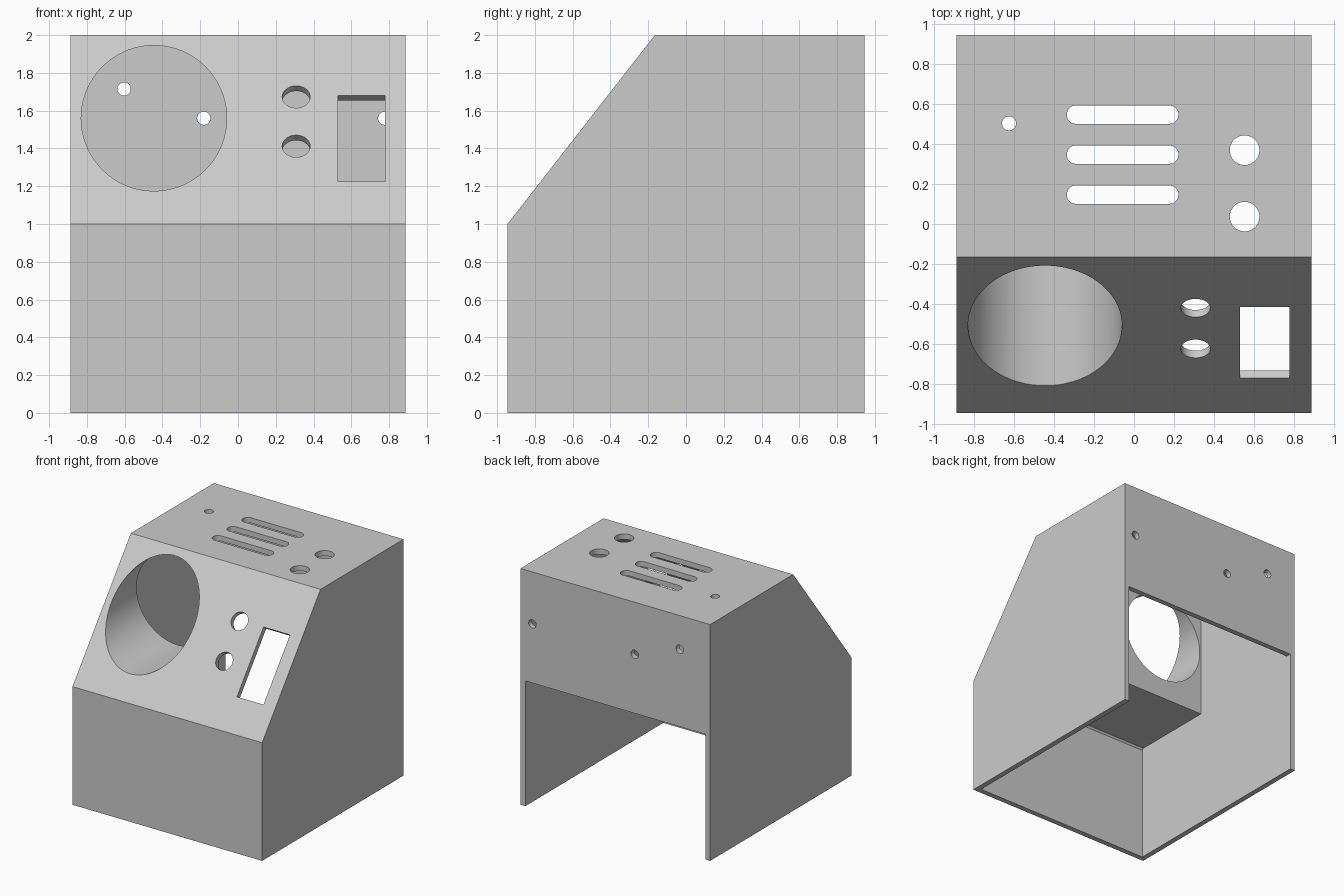
import bpy, bmesh, math
from mathutils import Matrix, Vector

cube = bpy.data.objects.get("Cube")
if cube:
    bpy.data.objects.remove(cube, do_unlink=True)

# Main dimensions
W, D, H = 0.888, 0.945, 2.0          # half width, half depth, height
WALL = 0.045
SLOPE_Y, SLOPE_Z = -0.165, 1.0       # top and bottom of the sloped panel
RUN = (SLOPE_Y + D) / (H - SLOPE_Z)
TILT = math.atan2(1, RUN)

grey = bpy.data.materials.new("plain grey")
grey.use_nodes = True
COLOUR = (0.6, 0.6, 0.6, 1)
grey.diffuse_color = COLOUR
grey.node_tree.nodes["Principled BSDF"].inputs["Base Color"].default_value = COLOUR


def finish(bm, name):
    bmesh.ops.recalc_face_normals(bm, faces=bm.faces)
    mesh = bpy.data.meshes.new(name)
    bm.to_mesh(mesh)
    bm.free()
    mesh.materials.append(grey)
    obj = bpy.data.objects.new(name, mesh)
    bpy.context.collection.objects.link(obj)
    return obj


def prism(name, profile, x0, x1):
    """Side profile of (y, z) points extruded along x."""
    bm = bmesh.new()
    face = bm.faces.new([bm.verts.new((x0, y, z)) for y, z in profile])
    ext = bmesh.ops.extrude_face_region(bm, geom=[face])["geom"]
    moved = [e for e in ext if isinstance(e, bmesh.types.BMVert)]
    bmesh.ops.translate(bm, verts=moved, vec=(x1 - x0, 0, 0))
    return finish(bm, name)


def drill(name, pos, radius, tilt=0.0, depth=0.3, stretch=0.0, sides=64):
    """Round cutter, or a round-ended slot when stretched along x."""
    bm = bmesh.new()
    bmesh.ops.create_cone(bm, cap_ends=True, segments=sides, radius1=radius,
                          radius2=radius, depth=depth)
    for v in bm.verts:
        v.co.x += math.copysign(stretch, v.co.x)
    bm.transform(Matrix.Translation(pos) @ Matrix.Rotation(tilt, 4, "X"))
    return finish(bm, name)


def box(name, pos, size, tilt):
    bm = bmesh.new()
    bmesh.ops.create_cube(bm, size=1)
    bm.transform(Matrix.Translation(pos) @ Matrix.Rotation(tilt, 4, "X")
                 @ Matrix.Diagonal(Vector(size).to_4d()))
    return finish(bm, name)


def combine(target, tool, operation="DIFFERENCE"):
    mod = target.modifiers.new("combine", "BOOLEAN")
    mod.operation, mod.object, mod.solver = operation, tool, "EXACT"
    bpy.context.view_layer.objects.active = target
    bpy.ops.object.modifier_apply(modifier=mod.name)
    bpy.data.objects.remove(tool, do_unlink=True)


def on_slope(x, z):
    return (x, -D + RUN * (z - SLOPE_Z), z)


# Outer shell with sloped front panel
case = prism("enclosure", [(-D, 0), (D, 0), (D, H), (SLOPE_Y, H), (-D, SLOPE_Z)], -W, W)

# Hollow inside, open below and through the lower back
inset = WALL / math.sin(TILT)
front, top = -D + WALL, H - WALL
knee = SLOPE_Z + (WALL - inset) / RUN
ridge = -D + inset + RUN * (top - SLOPE_Z)
combine(case, prism("cavity", [(front, -0.1), (front, knee), (ridge, top),
                               (D - WALL, top), (D - WALL, 1.06),
                               (D + 0.1, 1.06), (D + 0.1, -0.1)],
                    -W + WALL, W - WALL))

# Solid block behind the large opening
skin, back = 0.0254, -0.17
combine(case, prism("mounting_block", [(-D + skin, SLOPE_Z), (back, SLOPE_Z),
                                       (back, SLOPE_Z + (back + D - skin) / RUN)],
                    -W + WALL / 2, 0.0), "UNION")

# Large round opening running straight back through the block
combine(case, drill("large_opening", (-0.445, -0.6, 1.56), 0.385,
                    math.pi / 2, 1.1, sides=128))

# Sloped panel: two button holes and a rectangular switch window
for z in (1.412, 1.673):
    combine(case, drill("button_hole", on_slope(0.308, z), 0.074, TILT))
combine(case, box("switch_window", on_slope(0.653, 1.453),
                  (0.248, 0.455 / math.sin(TILT), 0.3), TILT))

# Top panel: vent slots, two knob holes and a small hole
for y in (0.147, 0.347, 0.547):
    combine(case, drill("vent_slot", (-0.057, y, H), 0.046, stretch=0.233))
for x, y, r in ((0.553, 0.037, 0.074), (0.553, 0.369, 0.074), (-0.625, 0.503, 0.035)):
    combine(case, drill("top_hole", (x, y, H), r))

# Back panel: three small holes
for x, z in ((-0.603, 1.715), (-0.181, 1.56), (0.777, 1.56)):
    combine(case, drill("back_hole", (x, D, z), 0.035, math.pi / 2))

# Smooth hole walls, crisp edges
bpy.ops.object.select_all(action="DESELECT")
case.select_set(True)
bpy.context.view_layer.objects.active = case
bpy.ops.object.shade_smooth_by_angle(angle=math.radians(30))
